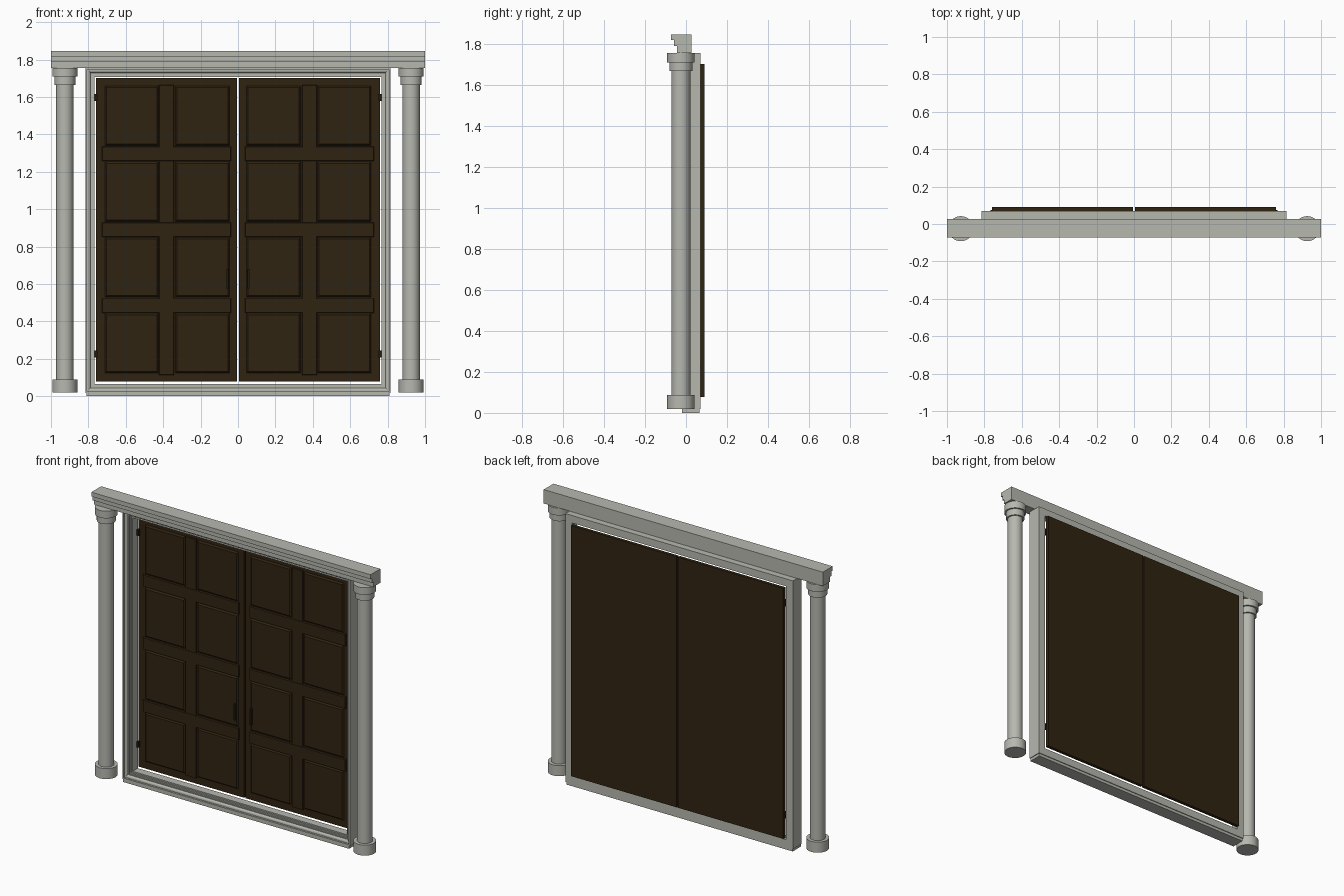
import bpy, bmesh, math

if "Cube" in bpy.data.objects:
    bpy.data.objects.remove(bpy.data.objects["Cube"])


def material(name, rgb):
    m = bpy.data.materials.new(name)
    m.diffuse_color = (*rgb, 1)
    m.use_nodes = True
    m.node_tree.nodes["Principled BSDF"].inputs["Base Color"].default_value = m.diffuse_color
    return m


STONE = material("pale_stone", (0.47, 0.48, 0.43))
WOOD = material("dark_wood", (0.030, 0.017, 0.006))
IRON = material("dark_iron", (0.016, 0.010, 0.005))


def finish(name, bm, mat):
    bmesh.ops.recalc_face_normals(bm, faces=bm.faces)
    me = bpy.data.meshes.new(name)
    bm.to_mesh(me)
    bm.free()
    me.materials.append(mat)
    ob = bpy.data.objects.new(name, me)
    bpy.context.collection.objects.link(ob)
    return ob


def box(name, x0, x1, y0, y1, z0, z1, mat, slope=0.0):
    """Box whose front (-y) face may be shrunk by slope for a chamfered panel."""
    bm = bmesh.new()
    bmesh.ops.create_cube(bm, size=1)
    for v in bm.verts:
        sx, sy, sz = (1 if c > 0 else -1 for c in v.co)
        s = slope if sy < 0 else 0
        v.co = ((x0 + x1) / 2 + sx * ((x1 - x0) / 2 - s),
                y1 if sy > 0 else y0,
                (z0 + z1) / 2 + sz * ((z1 - z0) / 2 - s))
    return finish(name, bm, mat)


def lathe(name, cx, cy, profile, mat, n=32):
    bm = bmesh.new()
    rings = [[bm.verts.new((cx + r * math.cos(2 * math.pi * i / n),
                            cy + r * math.sin(2 * math.pi * i / n), z)) for i in range(n)]
             for r, z in profile]
    for a, b in zip(rings, rings[1:]):
        for i in range(n):
            bm.faces.new((a[i], a[(i + 1) % n], b[(i + 1) % n], b[i]))
    bm.faces.new(rings[0])
    bm.faces.new(rings[-1])
    ob = finish(name, bm, mat)
    bpy.ops.object.select_all(action='DESELECT')
    bpy.context.view_layer.objects.active = ob
    ob.select_set(True)
    bpy.ops.object.shade_smooth_by_angle(angle=math.radians(35))


# Lintel: stepped profile (y, z) swept along x
bm = bmesh.new()
prof = [(0.028, 1.755), (0.028, 1.845), (-0.072, 1.845), (-0.072, 1.817),
        (-0.058, 1.817), (-0.058, 1.787), (-0.044, 1.787), (-0.044, 1.755)]
ends = [[bm.verts.new((x, y, z)) for y, z in prof] for x in (-1, 1)]
for i in range(len(prof)):
    j = (i + 1) % len(prof)
    bm.faces.new((ends[0][i], ends[0][j], ends[1][j], ends[1][i]))
for e in ends:
    bm.faces.new(e)
finish("lintel", bm, STONE)

# Door frame: moulded profile (inset, y) swept round a rectangle
prof = [(0, 0.07), (0, -0.02), (0.008, -0.02), (0.008, -0.008), (0.014, -0.008)]
prof += [(0.014 + 0.012 * math.sin(t * math.pi / 8), -0.008 + 0.012 * (1 - math.cos(t * math.pi / 8)))
         for t in range(1, 5)]
prof += [(0.032, 0.004), (0.032, 0.012), (0.040, 0.012), (0.040, 0.018), (0.048, 0.018), (0.048, 0.07)]
X, Z0, Z1 = 0.815, 0.018, 1.755
bm = bmesh.new()
loops = [[bm.verts.new(c) for c in ((-X + d, y, Z0 + d), (X - d, y, Z0 + d),
                                    (X - d, y, Z1 - d), (-X + d, y, Z1 - d))] for d, y in prof]
for k in range(len(loops)):
    a, b = loops[k], loops[(k + 1) % len(loops)]
    for i in range(4):
        j = (i + 1) % 4
        bm.faces.new((a[i], a[j], b[j], b[i]))
finish("door_frame", bm, STONE)

# Threshold slab
box("threshold", -0.81, 0.81, -0.02, 0.065, 0, 0.02, STONE)

COLUMN = [(0.067, 0.02), (0.067, 0.088), (0.046, 0.088), (0.046, 1.665), (0.056, 1.665),
          (0.056, 1.708), (0.067, 1.708), (0.067, 1.755)]
for s, side in ((-1, "left"), (1, "right")):
    def mbox(name, x0, x1, *rest, **kw):
        a, b = sorted((s * x0, s * x1))
        return box(f"{side}_{name}", a, b, *rest, **kw)

    # Columns
    lathe(f"{side}_column", s * 0.926, -0.025, COLUMN, STONE)
    # Door leaf with rails, centre stile and raised panels
    mbox("door_leaf", 0.005, 0.76, 0.07, 0.091, 0.078, 1.70, WOOD)
    mbox("door_stile", 0.342, 0.422, 0.062, 0.072, 0.113, 1.665, WOOD, slope=0.003)
    for r in range(3):
        z = 0.484 + r * 0.406
        mbox("door_rail", 0.037, 0.727, 0.060, 0.072, z - 0.04, z + 0.04, WOOD, slope=0.003)
    for r in range(4):
        z = 0.284 + r * 0.405
        for x0, x1 in ((0.043, 0.337), (0.424, 0.712)):
            mbox("door_panel", x0, x1, 0.060, 0.072, z - 0.161, z + 0.161, WOOD, slope=0.01)
    # Handle and hinges
    mbox("door_handle", 0.052, 0.062, 0.045, 0.062, 0.575, 0.68, IRON)
    for z in (0.225, 1.597):
        mbox("hinge", 0.752, 0.766, 0.058, 0.074, z - 0.019, z + 0.019, IRON)
